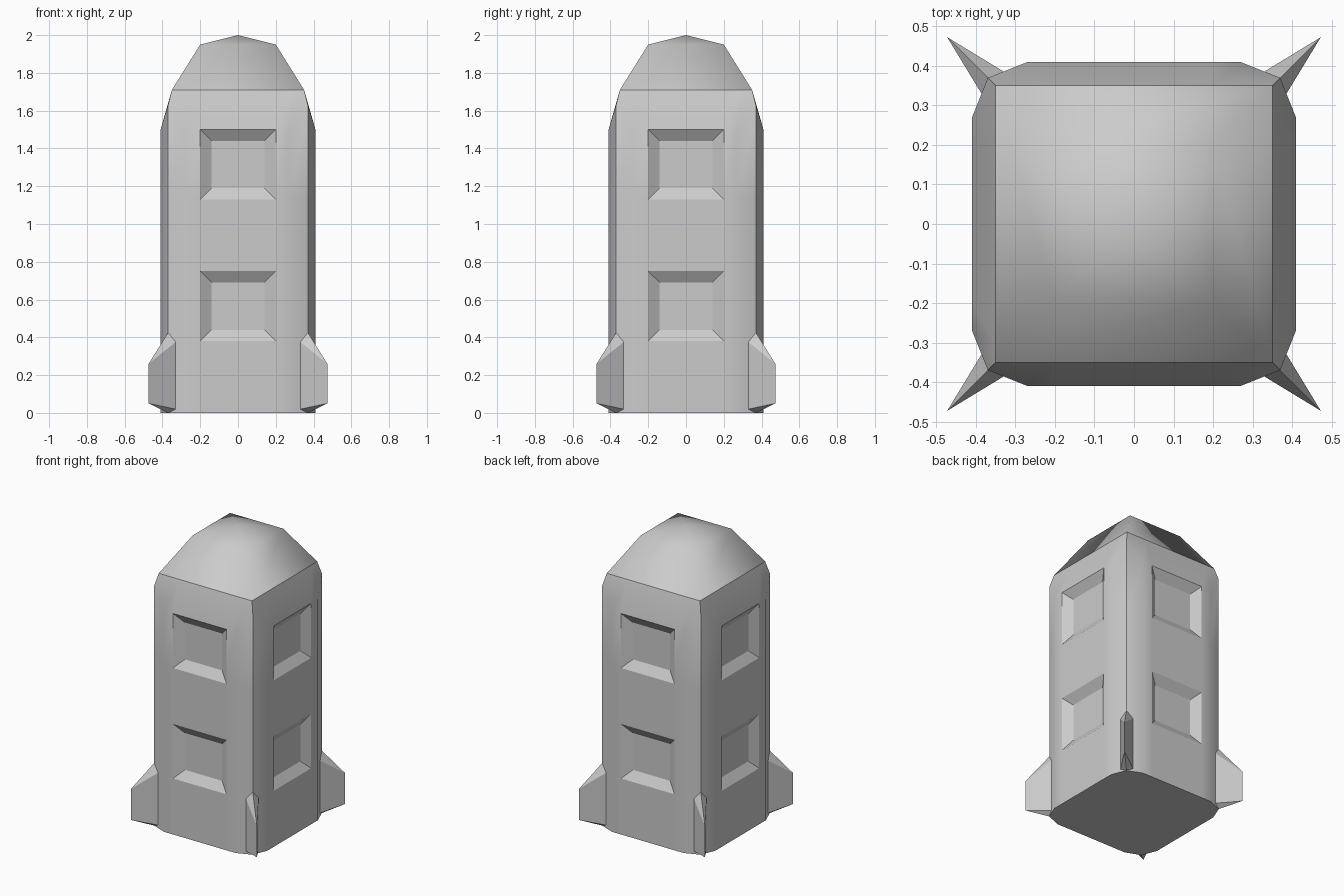
import bpy, bmesh, math
from mathutils import Matrix, Vector

if "Cube" in bpy.data.objects:
    bpy.data.objects.remove(bpy.data.objects["Cube"])


def finish(bm, name, angle=None):
    bmesh.ops.remove_doubles(bm, verts=bm.verts, dist=0.0005)
    bmesh.ops.recalc_face_normals(bm, faces=bm.faces)
    mesh = bpy.data.meshes.new(name)
    bm.to_mesh(mesh)
    bm.free()
    obj = bpy.data.objects.new(name, mesh)
    bpy.context.collection.objects.link(obj)
    bpy.ops.object.select_all(action='DESELECT')
    obj.select_set(True)
    bpy.context.view_layer.objects.active = obj
    if angle:
        bpy.ops.object.shade_smooth_by_angle(angle=math.radians(angle))
    return obj


def quarter(k):
    return Matrix.Rotation(k * math.pi / 2, 3, 'Z')


# Hull: one side panel with two recessed windows, turned four times
COLS = [(-.37, -.37), (-.27, -.41), (-.2, -.41), (.2, -.41), (.27, -.41), (.37, -.37)]
TOP_X = [-.35, -.30, -.2, .2, .30, .35]
ROWS = [0, .38, .75, 1.13, 1.5]
BEVEL, DEPTH = .06, .04

bm = bmesh.new()
for k in range(4):
    rot = quarter(k)

    def face(points):
        bm.faces.new([bm.verts.new(rot @ Vector(p)) for p in points])

    grid = [[(x, y, z) for x, y in COLS] for z in ROWS]
    for c in (0, 5):
        grid[-1][c] = (*COLS[c], 1.63)
    grid.append([(x, -.35, 1.71) for x in TOP_X])
    for r in range(5):
        for c in range(5):
            quad = [grid[r][c], grid[r][c + 1], grid[r + 1][c + 1], grid[r + 1][c]]
            if c == 2 and r in (1, 3):
                inner = [(x - math.copysign(BEVEL, x), y + DEPTH, z + (BEVEL if i < 2 else -BEVEL))
                         for i, (x, y, z) in enumerate(quad)]
                for i in range(4):
                    j = (i + 1) % 4
                    face([quad[i], quad[j], inner[j], inner[i]])
                face(inner)
            else:
                face(quad)
bmesh.ops.remove_doubles(bm, verts=bm.verts, dist=0.0005)
# Flat underside
base = [e for e in bm.edges if e.is_boundary and all(v.co.z < .001 for v in e.verts)]
bmesh.ops.contextual_create(bm, geom=base)
finish(bm, "hull", 30)

# Nose: smooth square dome
bm = bmesh.new()
rings = []
for half, z in ((.35, 1.71), (.2, 1.95)):
    rings.append([bm.verts.new(quarter(k) @ Vector((half, -half, z))) for k in range(4)])
apex = bm.verts.new((0, 0, 2))
for i in range(4):
    j = (i + 1) % 4
    bm.faces.new((rings[0][i], rings[0][j], rings[1][j], rings[1][i]))
    bm.faces.new((rings[1][i], rings[1][j], apex))
finish(bm, "nose_dome", 180)

# Fins: a diagonal wedge on each corner
FIN = [(.33, -.386, .02), (.33, -.386, .375), (.386, -.33, .02), (.386, -.33, .375),
       (.37, -.37, 0), (.37, -.37, .425), (.473, -.473, .05), (.473, -.473, .26)]
for k, name in enumerate(("front_right", "back_right", "back_left", "front_left")):
    bm = bmesh.new()
    for p in FIN:
        bm.verts.new(quarter(k) @ Vector(p))
    bmesh.ops.convex_hull(bm, input=bm.verts)
    finish(bm, "fin_" + name)
